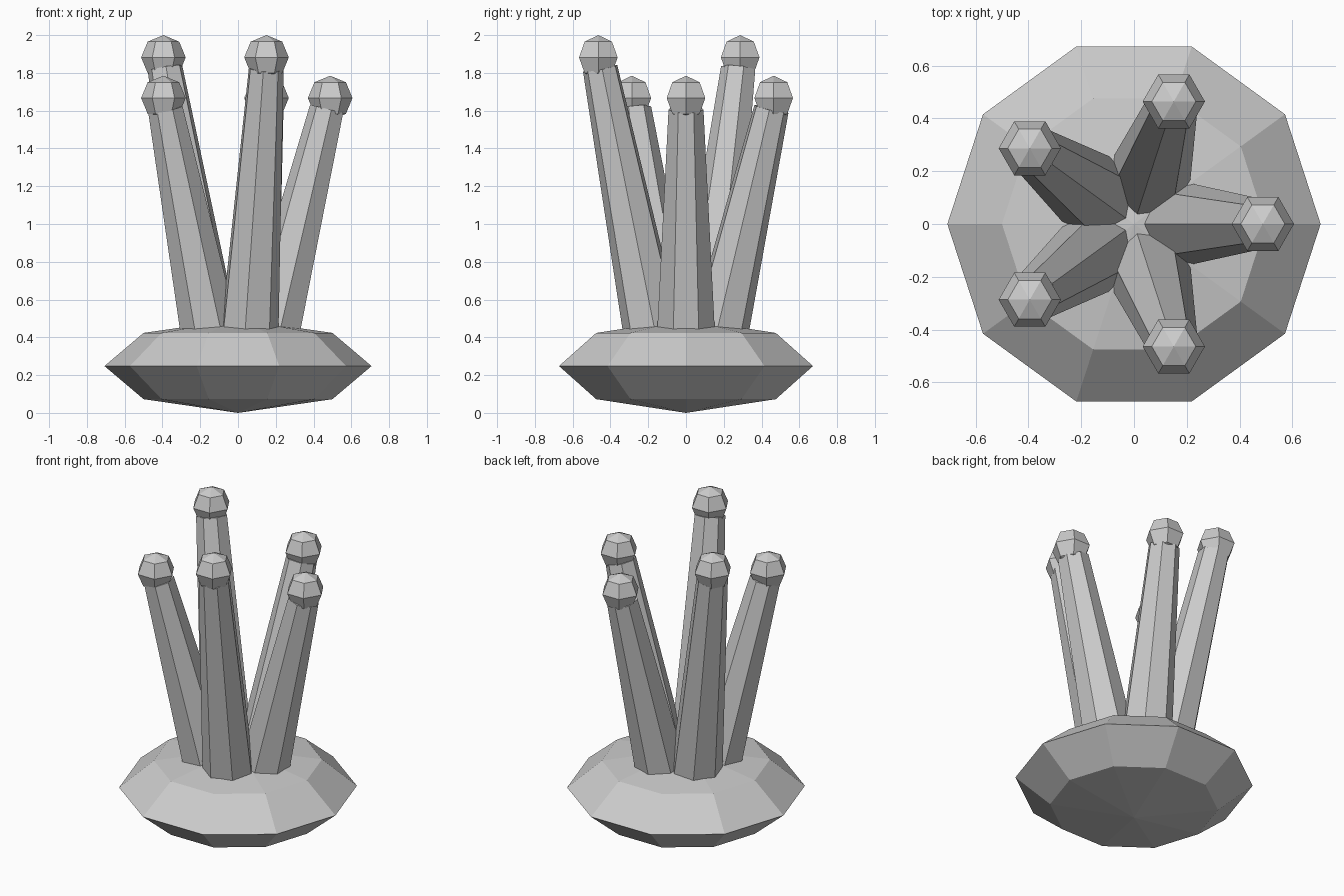
import bpy, bmesh
from math import sin, cos, pi, radians
from mathutils import Vector, Matrix

cube = bpy.data.objects.get("Cube")
if cube:
    bpy.data.objects.remove(cube)

grey = bpy.data.materials.new("plain_grey")
grey.use_nodes = True
colour = (0.6, 0.6, 0.6, 1)
grey.diffuse_color = colour
grey.node_tree.nodes["Principled BSDF"].inputs["Base Color"].default_value = colour


def lathe(name, sides, profile, phase=0.0, matrix=Matrix()):
    """Flat-shaded solid of revolution; a zero radius makes a pole."""
    bm = bmesh.new()
    rings = []
    for r, z in profile:
        count = sides if r > 0 else 1
        rings.append([bm.verts.new((r * cos(phase + 2 * pi * i / sides),
                                    r * sin(phase + 2 * pi * i / sides), z))
                      for i in range(count)])
    for low, high in zip(rings, rings[1:]):
        for i in range(sides):
            j = i + 1
            quad = [low[i % len(low)], low[j % len(low)],
                    high[j % len(high)], high[i % len(high)]]
            bm.faces.new(list(dict.fromkeys(quad)))
    # Flat caps on open ends
    for ring in (rings[0], rings[-1]):
        if len(ring) > 1:
            bm.faces.new(ring)
    bmesh.ops.recalc_face_normals(bm, faces=bm.faces)
    mesh = bpy.data.meshes.new(name)
    bm.to_mesh(mesh)
    bm.free()
    mesh.materials.append(grey)
    obj = bpy.data.objects.new(name, mesh)
    obj.matrix_world = matrix
    bpy.context.collection.objects.link(obj)
    return obj


def ball_profile(radius, half_height):
    return [(radius * sin(i * pi / 4) if 0 < i < 4 else 0,
             -half_height * cos(i * pi / 4)) for i in range(5)]


# Squashed ten-sided body
lathe("body", 10, ball_profile(0.707, 0.248), matrix=Matrix.Translation((0, 0, 0.248)))

# Five leaning stalks, each tipped with a small ball
for n, tip_z in enumerate((1.667, 1.667, 1.882, 1.667, 1.882)):
    turn = Matrix.Rotation(radians(72 * n), 4, 'Z')
    tip = Vector((0.488, 0, tip_z))
    lean = tip - Vector((0.19, 0, 0.45))
    tilt = lean.to_track_quat('Z', 'Y').to_matrix().to_4x4()
    tilt = Matrix.Rotation(Vector((0, 0, 1)).angle(lean), 4, 'Y')
    stalk = turn @ Matrix.Translation(tip) @ tilt
    lathe(f"stalk_{n + 1}", 7, [(0.162, -lean.length - 0.12), (0.095, -0.06)], pi, stalk)
    lathe(f"stalk_ball_{n + 1}", 6, ball_profile(0.118, 0.118),
          matrix=Matrix.Translation(turn @ tip))
